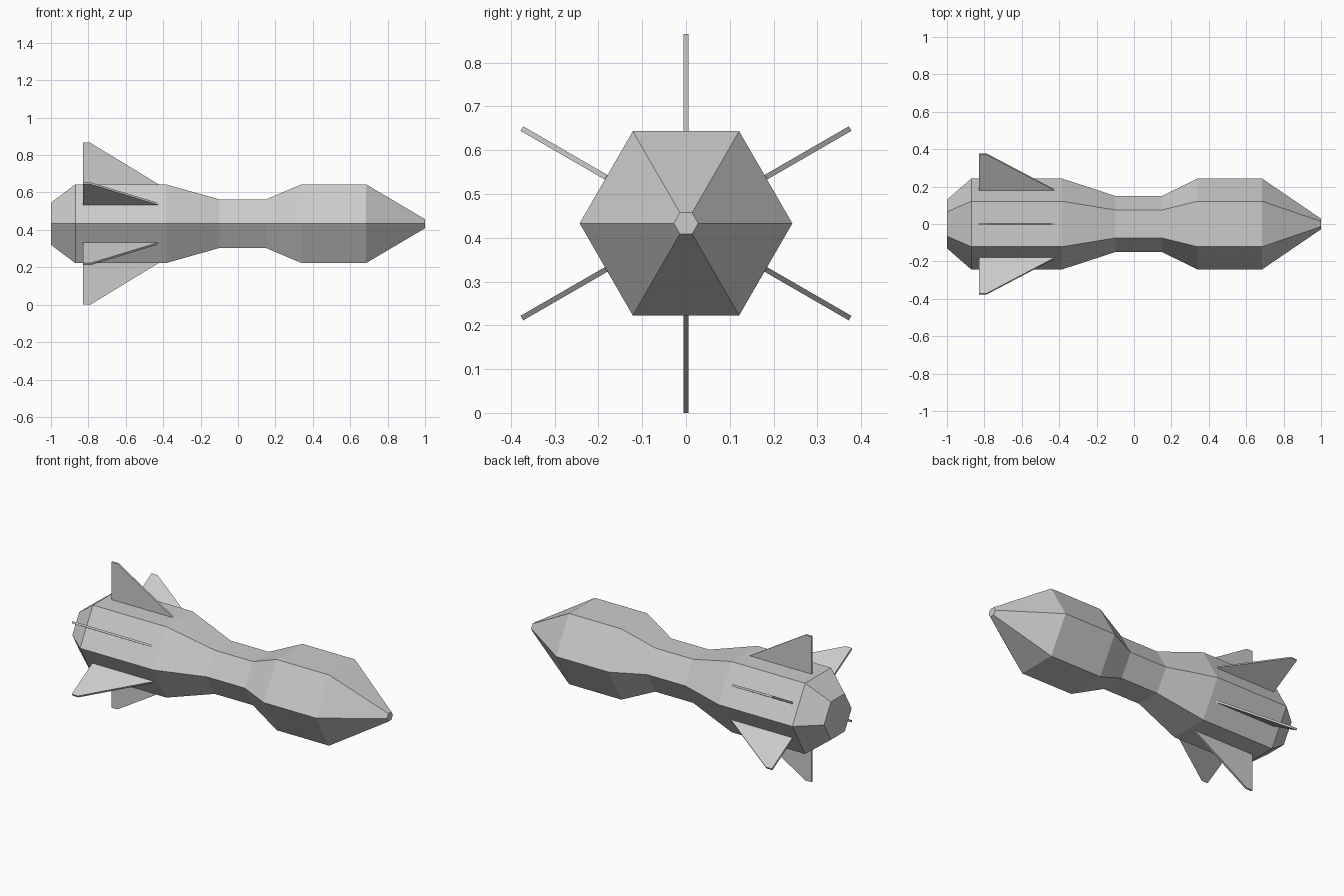
import bpy
import bmesh
from math import pi
from mathutils import Matrix, Vector

cube = bpy.data.objects.get("Cube")
if cube:
    bpy.data.objects.remove(cube, do_unlink=True)

AXIS_Z = 0.433
SIDES = 6
FIN_THICKNESS = 0.012

grey = bpy.data.materials.new("plain grey")
grey.use_nodes = True
colour = (0.6, 0.6, 0.6, 1)
grey.diffuse_color = colour
grey.node_tree.nodes["Principled BSDF"].inputs["Base Color"].default_value = colour


def finish(name, bm):
    """Turn a bmesh into a flat-shaded object on the body axis."""
    bmesh.ops.recalc_face_normals(bm, faces=bm.faces)
    mesh = bpy.data.meshes.new(name)
    bm.to_mesh(mesh)
    bm.free()
    mesh.materials.append(grey)
    obj = bpy.data.objects.new(name, mesh)
    obj.location.z = AXIS_Z
    bpy.context.collection.objects.link(obj)
    return obj


# Body: hexagonal rings lofted along x, from tail to nose
stations = [(-1, 0.13), (-0.87, 0.243), (-0.385, 0.243), (-0.10, 0.15),
            (0.15, 0.15), (0.34, 0.243), (0.685, 0.243), (1, 0.028)]
bm = bmesh.new()
rings = []
for x, radius in stations:
    rings.append([bm.verts.new(Matrix.Rotation(2 * pi * i / SIDES, 3, 'X')
                               @ Vector((x, radius, 0))) for i in range(SIDES)])
for a, b in zip(rings, rings[1:]):
    for i in range(SIDES):
        j = (i + 1) % SIDES
        bm.faces.new((a[i], a[j], b[j], b[i]))
bm.faces.new(rings[0])
bm.faces.new(rings[-1])
finish("body", bm)

# Tail fins: a thin swept plate centred on each flat side of the body
outline = [(-0.83, 0.205), (-0.83, 0.433), (-0.79, 0.433), (-0.425, 0.211), (-0.425, 0.205)]
for n in range(SIDES):
    bm = bmesh.new()
    face = bm.faces.new([bm.verts.new((x, -FIN_THICKNESS / 2, r)) for x, r in outline])
    side = bmesh.ops.extrude_face_region(bm, geom=[face])["geom"]
    bmesh.ops.translate(bm, vec=(0, FIN_THICKNESS, 0),
                        verts=[v for v in side if isinstance(v, bmesh.types.BMVert)])
    fin = finish(f"tail_fin_{n + 1}", bm)
    fin.rotation_euler.x = 2 * pi * n / SIDES
